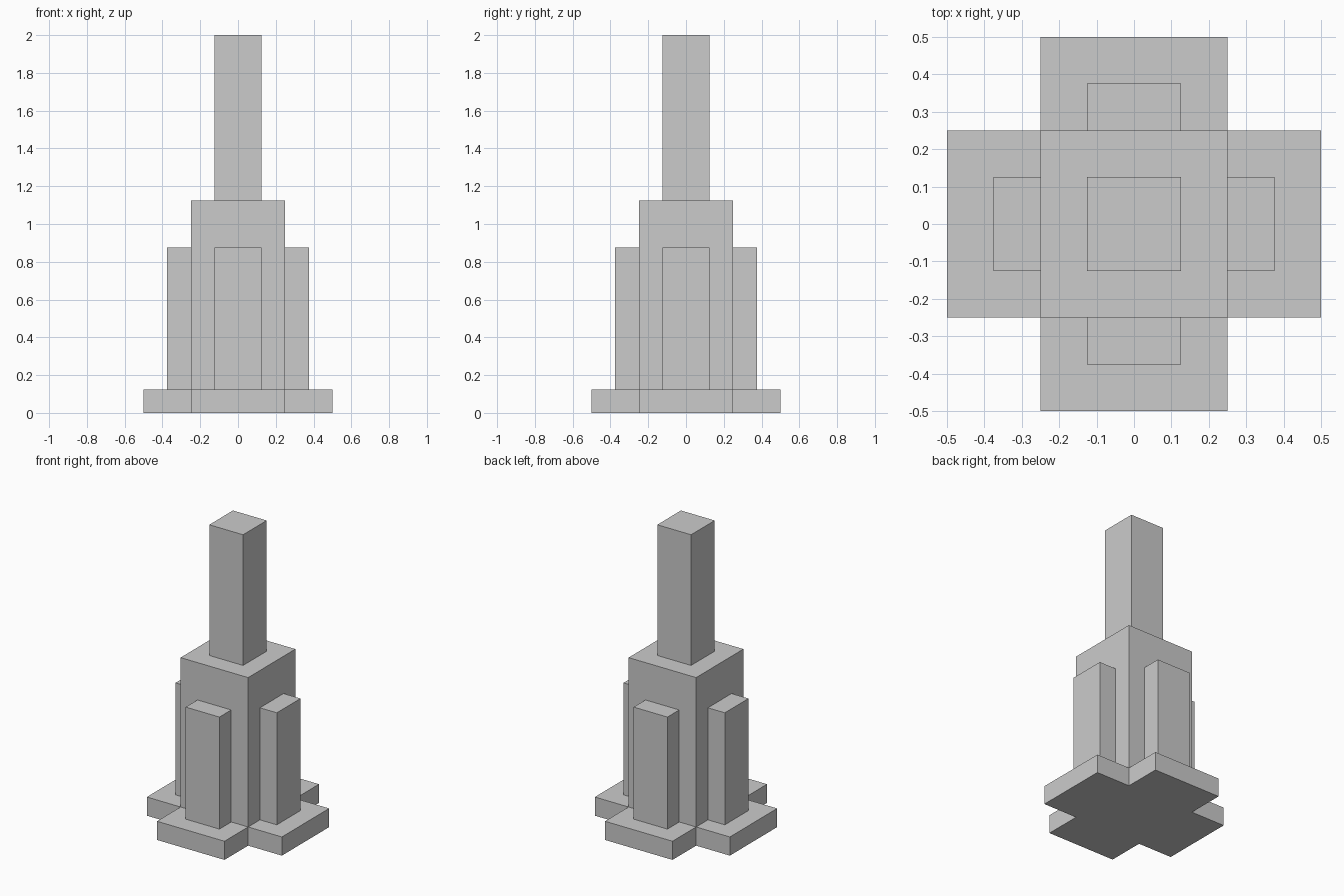
import bpy, bmesh
from math import pi
from mathutils import Matrix

if "Cube" in bpy.data.objects:
    bpy.data.objects.remove(bpy.data.objects["Cube"])


def prism(name, outline, z0, z1):
    """Extrude a flat outline straight up from z0 to z1."""
    bm = bmesh.new()
    face = bm.faces.new([bm.verts.new((x, y, z0)) for x, y in outline])
    ext = bmesh.ops.extrude_face_region(bm, geom=[face], use_keep_orig=True)
    top = [v for v in ext["geom"] if isinstance(v, bmesh.types.BMVert)]
    bmesh.ops.translate(bm, vec=(0, 0, z1 - z0), verts=top)
    bmesh.ops.recalc_face_normals(bm, faces=bm.faces)
    mesh = bpy.data.meshes.new(name)
    bm.to_mesh(mesh)
    bm.free()
    obj = bpy.data.objects.new(name, mesh)
    bpy.context.collection.objects.link(obj)
    return obj


def rect(x0, x1, y0, y1):
    return [(x0, y0), (x1, y0), (x1, y1), (x0, y1)]


# Cross-shaped base: one quarter of the outline turned four times
quarter = [(0.25, -0.25), (0.5, -0.25), (0.5, 0.25)]
cross = []
for i in range(4):
    x_axis = [(1, 0), (0, 1), (-1, 0), (0, -1)][i]
    c, s = x_axis
    cross += [(c * x - s * y, s * x + c * y) for x, y in quarter]
prism("cross_base", cross, 0, 0.125)

# Central tower and the spire on top
prism("tower_core", rect(-0.25, 0.25, -0.25, 0.25), 0.125, 1.125)
prism("spire", rect(-0.125, 0.125, -0.125, 0.125), 1.125, 2.0)

# One buttress against each side of the tower
for i, side in enumerate(("right", "back", "left", "front")):
    buttress = prism(side + "_buttress", rect(0.25, 0.375, -0.125, 0.125), 0.125, 0.875)
    buttress.data.transform(Matrix.Rotation(i * pi / 2, 4, "Z"))
